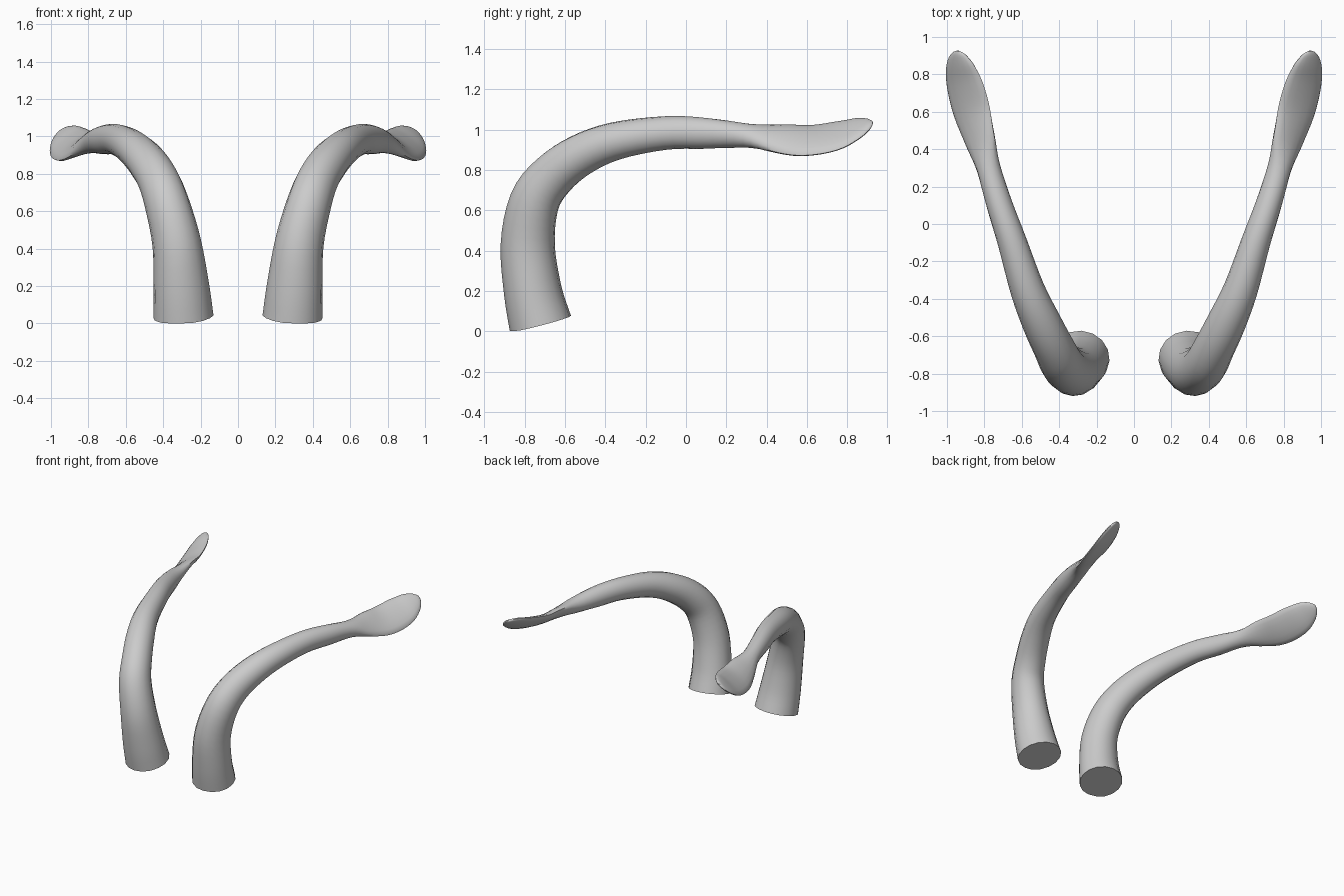
import bpy, bmesh, math
from mathutils import Vector

if "Cube" in bpy.data.objects:
    bpy.data.objects.remove(bpy.data.objects["Cube"])

# Stations along the antenna: x, y, z, half width, half thickness, twist (degrees)
STATIONS = [
    (0.292, -0.722, 0.037, 0.162, 0.156, 0),
    (0.303, -0.760, 0.20, 0.150, 0.143, 0),
    (0.328, -0.785, 0.43, 0.130, 0.135, 0),
    (0.380, -0.752, 0.64, 0.118, 0.125, 0),
    (0.428, -0.662, 0.77, 0.110, 0.115, 0),
    (0.495, -0.525, 0.872, 0.104, 0.105, 0),
    (0.570, -0.350, 0.943, 0.092, 0.094, 0),
    (0.650, -0.100, 0.983, 0.078, 0.083, 0),
    (0.718, 0.100, 0.981, 0.070, 0.077, 8),
    (0.778, 0.300, 0.970, 0.066, 0.058, 30),
    (0.823, 0.450, 0.957, 0.101, 0.037, 38),
    (0.867, 0.600, 0.945, 0.123, 0.029, 37),
    (0.905, 0.750, 0.968, 0.120, 0.025, 39),
    (0.927, 0.850, 1.004, 0.090, 0.021, 40),
    (0.937, 0.905, 1.027, 0.048, 0.014, 40),
    (0.940, 0.925, 1.037, 0.010, 0.004, 40),
]
SIDES, STEPS = 16, 4
SIDE = Vector((0.94, -0.34, 0)).normalized()


def spline(pts, steps):
    """Catmull-Rom through every station."""
    out = []
    for i in range(len(pts) - 1):
        p = [pts[max(0, min(len(pts) - 1, i + k))] for k in (-1, 0, 1, 2)]
        for s in range(steps):
            t = s / steps
            out.append([0.5 * (2 * b + (c - a) * t + (2 * a - 5 * b + 4 * c - d) * t * t
                               + (3 * b - a - 3 * c + d) * t ** 3)
                        for a, b, c, d in zip(*p)])
    return out + [list(pts[-1])]


def antenna(name, sign):
    rows = spline(STATIONS, STEPS)
    centres = [Vector(r[:3]) for r in rows]
    bm = bmesh.new()
    rings = []
    for i, (c, r) in enumerate(zip(centres, rows)):
        tangent = (centres[min(i + 1, len(rows) - 1)] - centres[max(i - 1, 0)]).normalized()
        side = (SIDE - tangent * SIDE.dot(tangent)).normalized()
        up = side.cross(tangent)
        tw = math.radians(r[5])
        wide = side * math.cos(tw) - up * math.sin(tw)
        thin = side * math.sin(tw) + up * math.cos(tw)
        ring = []
        for k in range(SIDES):
            a = 2 * math.pi * k / SIDES
            p = c + wide * (r[3] * math.cos(a)) + thin * (r[4] * math.sin(a))
            ring.append(bm.verts.new((p.x * sign, p.y, max(p.z, 0))))
        rings.append(ring)
    # Tube walls and end caps
    for lo, hi in zip(rings, rings[1:]):
        for k in range(SIDES):
            n = (k + 1) % SIDES
            bm.faces.new((lo[k], lo[n], hi[n], hi[k]))
    bm.faces.new(rings[0])
    bm.faces.new(rings[-1])
    bmesh.ops.recalc_face_normals(bm, faces=bm.faces)
    mesh = bpy.data.meshes.new(name)
    bm.to_mesh(mesh)
    bm.free()
    obj = bpy.data.objects.new(name, mesh)
    bpy.context.collection.objects.link(obj)
    bpy.ops.object.select_all(action='DESELECT')
    obj.select_set(True)
    bpy.context.view_layer.objects.active = obj
    bpy.ops.object.shade_smooth_by_angle(angle=math.radians(50))


# Mirrored pair
antenna("antenna_right", 1)
antenna("antenna_left", -1)
